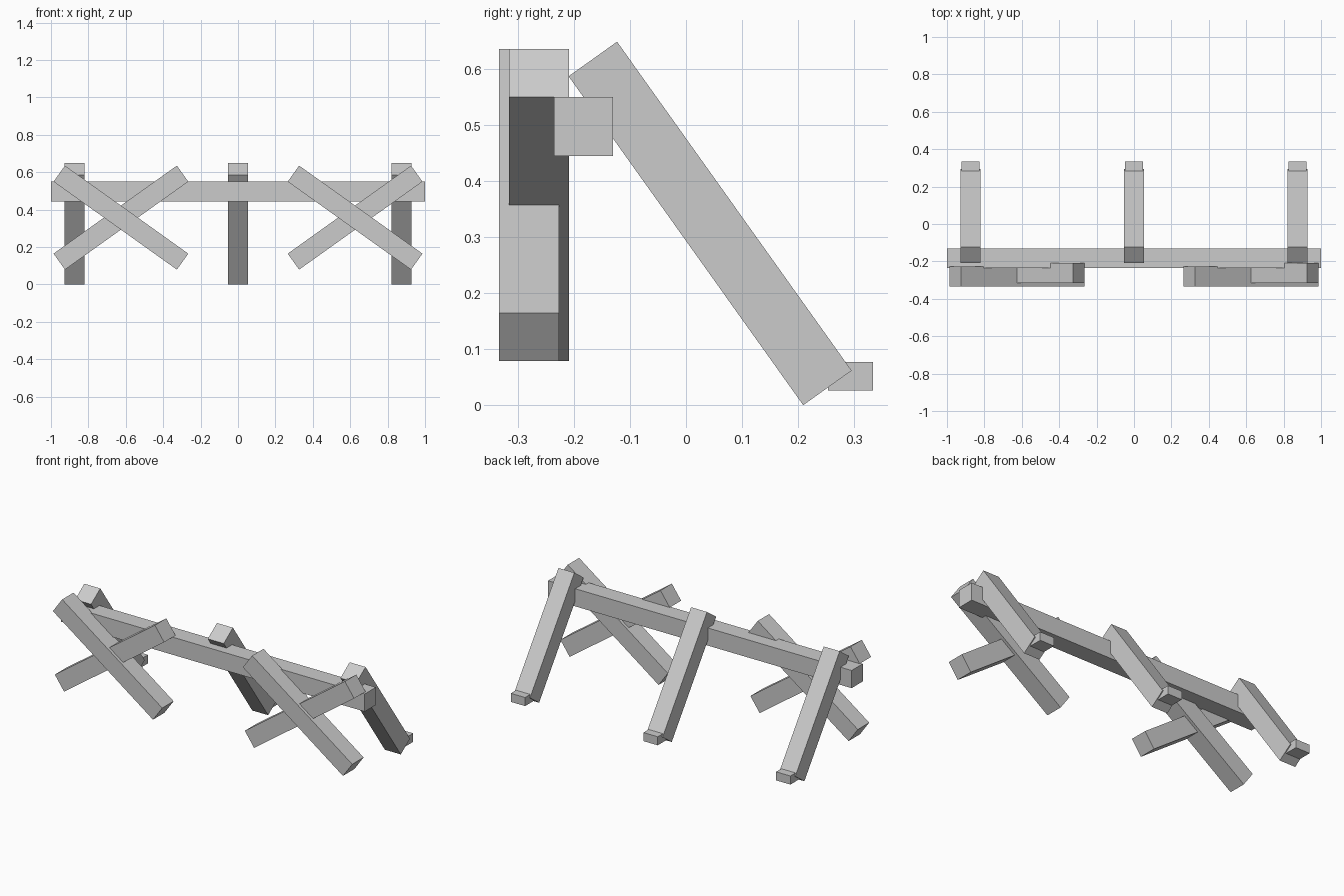
import bpy
from math import atan2, radians

cube = bpy.data.objects.get("Cube")
if cube:
    bpy.data.objects.remove(cube, do_unlink=True)

grey = bpy.data.materials.new("light_grey")
grey.use_nodes = True
colour = (0.6, 0.6, 0.6, 1)
grey.diffuse_color = colour
grey.node_tree.nodes["Principled BSDF"].inputs["Base Color"].default_value = colour


def box(name, centre, size, rotation=(0, 0, 0)):
    bpy.ops.mesh.primitive_cube_add(size=1, location=centre, rotation=rotation)
    ob = bpy.context.object
    ob.name = name
    ob.scale = size
    ob.data.materials.append(grey)
    return ob


BEAM = 0.105

# long horizontal rail
box("rail", (0, -0.183, 0.497), (2, BEAM, BEAM))

# slanted rear legs with a small block at each foot
lean = atan2(0.418, 0.586)
for side, x in (("right", -0.874), ("middle", 0), ("left", 0.874)):
    box(f"{side}_leg", (x, 0.043, 0.324), (BEAM, 0.106, 0.72), (lean, 0, 0))
    box(f"{side}_foot", (x, 0.293, 0.0515), (0.094, 0.08, 0.051))

# crossed braces in front of the rail, one lapped ahead of the other
tilt = radians(35.5)
for side, x in (("right", -0.626), ("left", 0.626)):
    box(f"{side}_front_brace", (x, -0.28, 0.357), (0.81, 0.107, BEAM), (0, tilt, 0))
    box(f"{side}_back_brace", (x, -0.262, 0.357), (0.81, 0.107, BEAM), (0, -tilt, 0))
